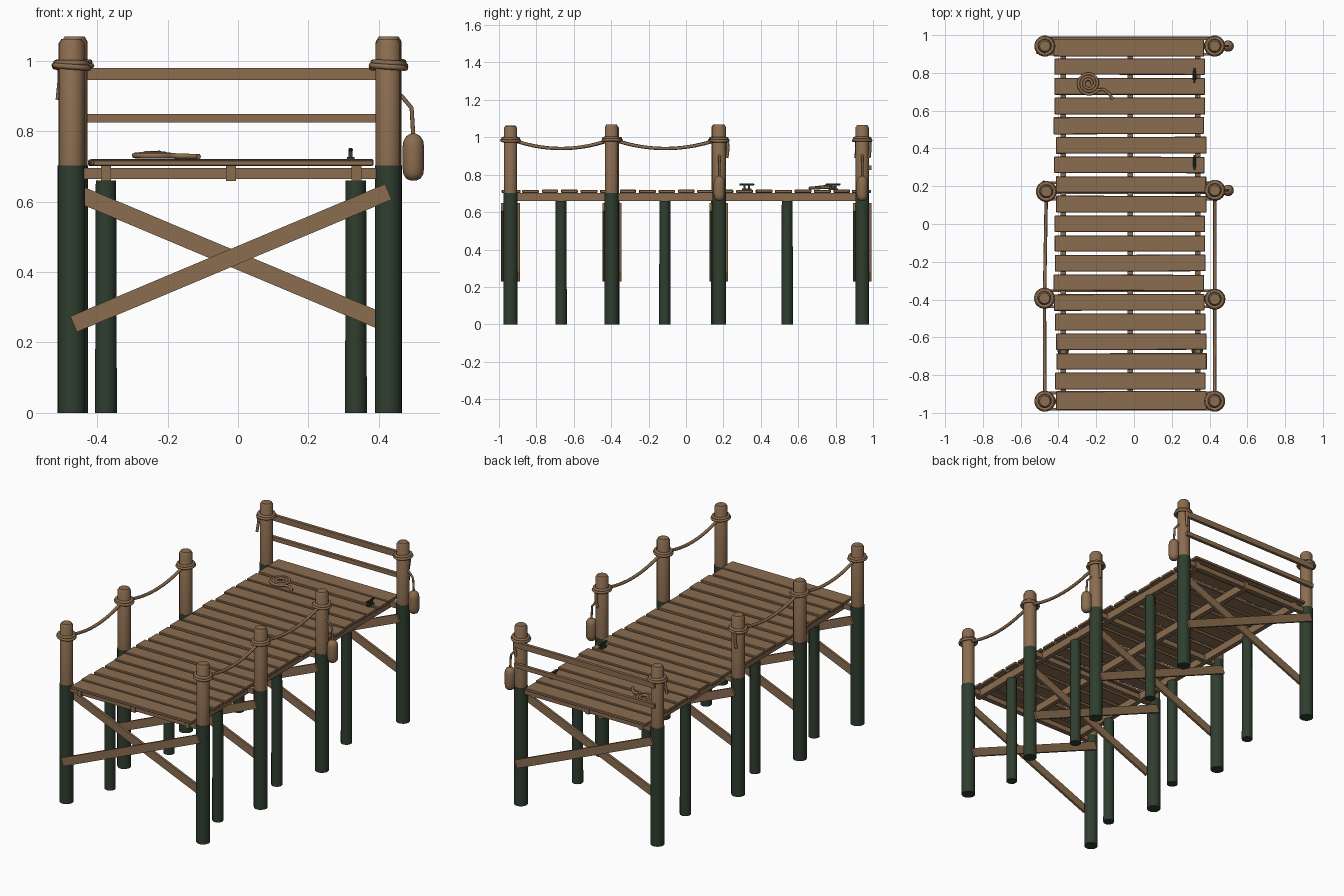
import bpy, bmesh, math, random
from mathutils import Vector

if "Cube" in bpy.data.objects:
    bpy.data.objects.remove(bpy.data.objects["Cube"])

random.seed(4)


def material(name, rgb):
    m = bpy.data.materials.new(name)
    m.diffuse_color = (*rgb, 1)
    m.use_nodes = True
    m.node_tree.nodes["Principled BSDF"].inputs["Base Color"].default_value = m.diffuse_color
    return m


WOOD = material("weathered brown", (0.26, 0.153, 0.08))
GREEN = material("algae green", (0.028, 0.048, 0.028))


def finish(name, bm, mats, smooth=False):
    bmesh.ops.recalc_face_normals(bm, faces=bm.faces)
    me = bpy.data.meshes.new(name)
    bm.to_mesh(me)
    bm.free()
    ob = bpy.data.objects.new(name, me)
    bpy.context.collection.objects.link(ob)
    for m in mats:
        me.materials.append(m)
    if smooth:
        bpy.ops.object.select_all(action='DESELECT')
        bpy.context.view_layer.objects.active = ob
        ob.select_set(True)
        bpy.ops.object.shade_smooth_by_angle(angle=math.radians(40))
    return ob


def box(name, c, size, mat=WOOD, rot_y=0, rot_z=0, bevel=0.0):
    bm = bmesh.new()
    bmesh.ops.create_cube(bm, size=1)
    bmesh.ops.scale(bm, vec=size, verts=bm.verts)
    if bevel:
        bmesh.ops.bevel(bm, geom=bm.edges[:], offset=bevel, segments=1, affect='EDGES')
    ob = finish(name, bm, [mat])
    ob.location = c
    ob.rotation_euler = (0, rot_y, rot_z)
    return ob


def lathe(name, x, y, profile, mats, n=14, split=None):
    """Round part about a vertical axis; faces above split use the second material."""
    bm = bmesh.new()
    rings = [[bm.verts.new((x + r * math.cos(2 * math.pi * i / n),
                            y + r * math.sin(2 * math.pi * i / n), z))
              for i in range(n)] for r, z in profile]
    for a, b in zip(rings, rings[1:]):
        for i in range(n):
            bm.faces.new((a[i], a[(i + 1) % n], b[(i + 1) % n], b[i]))
    bm.faces.new(rings[0])
    bm.faces.new(rings[-1])
    if split is not None:
        for f in bm.faces:
            f.material_index = int(f.calc_center_median().z > split)
    return finish(name, bm, mats, True)


def rope(name, pts, r=0.008, cyclic=False):
    cu = bpy.data.curves.new(name, 'CURVE')
    cu.dimensions = '3D'
    cu.bevel_depth = r
    cu.bevel_resolution = 2
    cu.use_fill_caps = True
    sp = cu.splines.new('POLY')
    sp.points.add(len(pts) - 1)
    for p, co in zip(sp.points, pts):
        p.co = (*co, 1)
    sp.use_cyclic_u = cyclic
    cu.materials.append(WOOD)
    ob = bpy.data.objects.new(name, cu)
    bpy.context.collection.objects.link(ob)
    bpy.ops.object.select_all(action='DESELECT')
    bpy.context.view_layer.objects.active = ob
    ob.select_set(True)
    bpy.ops.object.convert(target='MESH')


LEFT = [(-0.472, -0.938), (-0.474, -0.393), (-0.464, 0.172), (-0.472, 0.942)]
RIGHT = [(0.427, -0.938), (0.428, -0.398), (0.428, 0.178), (0.427, 0.942)]

# tall posts, green below the deck, with rope wraps
for side, posts in (("left", LEFT), ("right", RIGHT)):
    for i, (x, y) in enumerate(posts):
        top = 1.066 + random.uniform(-0.006, 0.004)
        lathe(f"{side}_post_{i}", x, y,
              [(0.038, 0), (0.038, 0.703), (0.036, 0.703), (0.036, top - 0.013), (0.028, top)],
              [GREEN, WOOD], split=0.702)
        for k, (z, R) in enumerate(((0.983, 0.048), (0.994, 0.043))):
            tilt = random.uniform(-0.1, 0.1)
            rope(f"{side}_wrap_{i}_{k}",
                 [(x + R * math.cos(a), y + R * math.sin(a), z + tilt * R * math.cos(a))
                  for a in (2 * math.pi * j / 18 for j in range(18))], 0.008, True)

# sagging hand ropes between the first three posts
for side, posts in (("left", LEFT), ("right", RIGHT)):
    for i in range(2):
        a, b = Vector((*posts[i], 0.99)), Vector((*posts[i + 1], 0.99))
        pts = []
        for j in range(15):
            t = j / 14
            p = a.lerp(b, t)
            p.z -= 0.05 * 4 * t * (1 - t)
            pts.append(p)
        rope(f"{side}_hand_rope_{i}", pts, 0.009)

# loose rope tails
for i, (x, y) in enumerate(((-0.478, 0.22), (0.436, 0.222), (0.44, 0.982), (-0.505, 0.91))):
    rope(f"rope_tail_{i}", [(x, y, 0.985), (x, y + 0.003, 0.94), (x - 0.005, y - 0.003, 0.89)], 0.008)

# short piles under the deck
for i, y in enumerate((-0.668, -0.113, 0.541)):
    for side, x in (("left", -0.375), ("right", 0.335)):
        lathe(f"{side}_pile_{i}", x, y, [(0.031, 0), (0.029, 0.66)], [GREEN], n=12)

# stringers
for i, x in enumerate((-0.375, -0.02, 0.337)):
    box(f"stringer_{i}", (x, 0, 0.681), (0.028, 1.92, 0.045))

# cross beams and diagonal braces at each post row
for i in range(4):
    y = (LEFT[i][1] + RIGHT[i][1]) / 2
    box(f"cross_beam_{i}", (-0.021, y, 0.68), (0.86, 0.03, 0.03))
    ang = math.atan2(0.37, 0.88)
    for k, s in (("front", -1), ("back", 1)):
        box(f"{k}_brace_{i}", (-0.02, y + s * 0.043, 0.44), (0.97, 0.014, 0.048), rot_y=s * ang)

# deck planks
for i in range(19):
    y = -0.935 + i * 1.872 / 18
    w = 0.1 if i in (0, 18) else 0.088 + random.uniform(-0.003, 0.003)
    box(f"deck_plank_{i}", (-0.02 + random.uniform(-0.008, 0.008), y, 0.711 + random.uniform(-0.001, 0.001)),
        (0.797, w, 0.017), rot_z=random.uniform(-0.003, 0.003), bevel=0.003)

# end rails
box("upper_rail", (-0.022, 0.982, 0.962), (0.92, 0.018, 0.034))
box("lower_rail", (-0.022, 0.982, 0.837), (0.92, 0.018, 0.025))

# hanging fenders
for i, y in enumerate((0.178, 0.942)):
    prof = [(0.008, 0.66), (0.02, 0.665), (0.028, 0.677), (0.0305, 0.695), (0.0305, 0.757),
            (0.028, 0.773), (0.02, 0.786), (0.008, 0.793)]
    lathe(f"fender_{i}", 0.498, y, prof, [WOOD])
    rope(f"fender_rope_{i}", [(0.445, y, 0.915), (0.467, y, 0.897), (0.493, y, 0.866), (0.498, y, 0.785)], 0.006)

# mooring cleats
for i, y in enumerate((0.325, 0.787)):
    box(f"cleat_base_{i}", (0.32, y, 0.723), (0.022, 0.05, 0.008), GREEN)
    for s in (-1, 1):
        box(f"cleat_leg_{i}_{s}", (0.32, y + s * 0.013, 0.735), (0.011, 0.011, 0.024), GREEN)
    box(f"cleat_horn_{i}", (0.32, y, 0.748), (0.012, 0.08, 0.01), GREEN, bevel=0.003)

# coiled rope with a loose end
coil = []
for j in range(73):
    a = 2 * math.pi * j / 24 - 0.6
    R = 0.016 + 0.044 * j / 72
    coil.append((-0.24 + R * math.cos(a), 0.745 + R * math.sin(a), 0.737 - 0.007 * j / 72))
coil += [(-0.16, 0.712, 0.729), (-0.135, 0.695, 0.728), (-0.112, 0.66, 0.728)]
rope("rope_coil", coil, 0.008)
